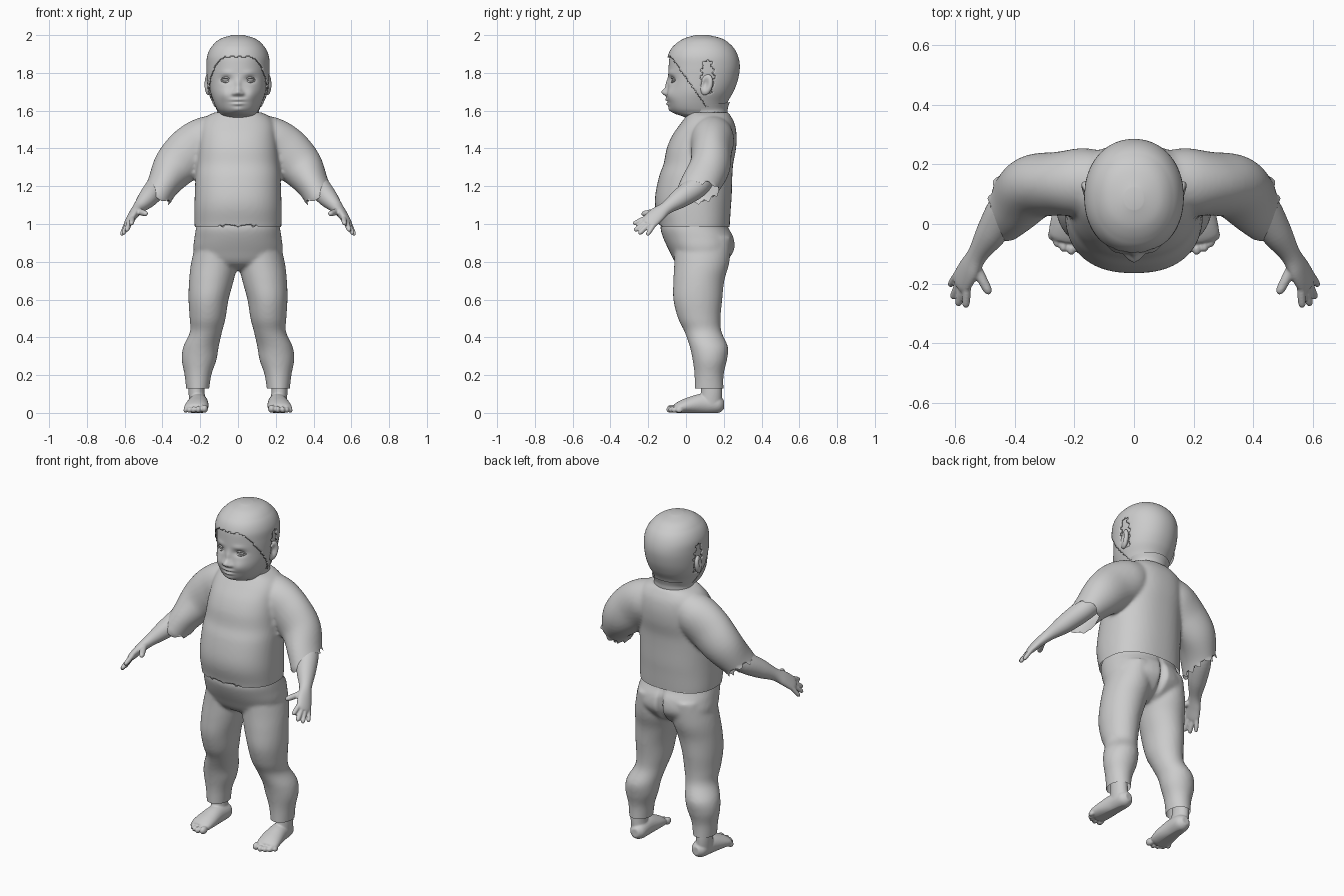
import bpy, bmesh, math
from mathutils import Vector

if "Cube" in bpy.data.objects:
    bpy.data.objects.remove(bpy.data.objects["Cube"])


def spline(st, k):
    """Catmull-Rom resampling of station tuples, k steps per span."""
    out = []
    for i in range(len(st) - 1):
        a, b, c, d = st[max(i - 1, 0)], st[i], st[i + 1], st[min(i + 2, len(st) - 1)]
        for j in range(k):
            t = j / k
            out.append([0.5 * (2 * q + (r - p) * t + (2 * p - 5 * q + 4 * r - s) * t * t
                               + (3 * q - p - 3 * r + s) * t ** 3) for p, q, r, s in zip(a, b, c, d)])
    return out + [list(st[-1])]


def loft(bm, st, n=40, k=6, hint=None, p=1.0, s=1, caps=True):
    """Skin stations (x, y, z, ra, rb); level rings, or rings across the path if hint is given."""
    pts = spline(st, k)
    rings = []
    for i, q in enumerate(pts):
        u, v = Vector((1, 0, 0)), Vector((0, 1, 0))
        if hint:
            t = (Vector(pts[min(i + 1, len(pts) - 1)][:3]) - Vector(pts[max(i - 1, 0)][:3])).normalized()
            h = Vector(hint)
            u = (h - t * h.dot(t)).normalized()
            v = t.cross(u)
        ring = []
        for j in range(n):
            a = 2 * math.pi * j / n
            ca, sa = math.cos(a), math.sin(a)
            co = Vector(q[:3]) + u * q[3] * math.copysign(abs(ca) ** p, ca) + v * q[4] * math.copysign(abs(sa) ** p, sa)
            co.x *= s
            ring.append(bm.verts.new(co))
        rings.append(ring)
    for r0, r1 in zip(rings, rings[1:]):
        for j in range(n):
            bm.faces.new((r0[j], r0[(j + 1) % n], r1[(j + 1) % n], r1[j]))
    if caps:
        bm.faces.new(rings[0])
        bm.faces.new(rings[-1])


def level(rows, dx=0.0, g=0.0):
    """Rows (z, half width, y front, y back[, x centre]) to stations, grown by g."""
    return [((r[4] if len(r) > 4 else dx), (r[2] + r[3]) / 2, r[0], r[1] + g, (r[3] - r[2]) / 2 + g) for r in rows]


def ball(bm, co, r, seg=20):
    vs = bmesh.ops.create_uvsphere(bm, u_segments=seg, v_segments=seg // 2 + 2, radius=1)["verts"]
    for v in vs:
        v.co = Vector(co) + Vector((v.co.x * r[0], v.co.y * r[1], v.co.z * r[2]))
    return vs


def finish(name, bm, mirror=False):
    bmesh.ops.recalc_face_normals(bm, faces=bm.faces[:])
    for f in bm.faces:
        f.smooth = True
    me = bpy.data.meshes.new(name)
    bm.to_mesh(me)
    bm.free()
    ob = bpy.data.objects.new(name, me)
    bpy.context.collection.objects.link(ob)
    if mirror:
        ob.modifiers.new("mirror", 'MIRROR').use_mirror_merge = False
    return ob


def fuse(bm, voxel, smooth):
    """Merge overlapping solids into one soft skin, returned as a bmesh."""
    ob = finish("fuse", bm)
    m = ob.modifiers.new("r", 'REMESH')
    m.mode, m.voxel_size = 'VOXEL', voxel
    m = ob.modifiers.new("s", 'SMOOTH')
    m.factor, m.iterations = 0.5, smooth
    me = bpy.data.meshes.new_from_object(ob.evaluated_get(bpy.context.evaluated_depsgraph_get()))
    out = bmesh.new()
    out.from_mesh(me)
    bpy.data.objects.remove(ob)
    return out


def cut(bm, co, no, test=lambda v: True):
    """Trim away what lies beyond a plane; return the rim."""
    vs = [v for v in bm.verts if test(v)]
    geom = vs + list({e for v in vs for e in v.link_edges}) + list({f for v in vs for f in v.link_faces})
    bmesh.ops.bisect_plane(bm, geom=geom, plane_co=co, plane_no=no, clear_outer=True)
    return [v for v in bm.verts if test(v) and v.is_boundary]


def bump(x, z, v, sx, sz):
    return math.exp(-((v.co.x - x) / sx) ** 2 - ((v.co.z - z) / sz) ** 2)


# shirt: torso and two wide sleeves
bm = bmesh.new()
loft(bm, level([(.95, .226, -.135, .228), (1.0, .23, -.142, .232), (1.08, .231, -.162, .237), (1.15, .229, -.163, .242),
                (1.25, .225, -.143, .245), (1.32, .218, -.118, .25), (1.4, .212, -.102, .265), (1.47, .205, -.072, .268),
                (1.53, .195, -.03, .258), (1.57, .165, 0, .238), (1.592, .12, .01, .222)]), 64, p=.85)
for s in (1, -1):
    loft(bm, [(.08, .15, 1.50, .09, .09), (.16, .14, 1.45, .125, .115), (.25, .135, 1.385, .133, .107),
              (.335, .125, 1.30, .118, .107), (.40, .07, 1.20, .085, .105), (.45, .03, 1.11, .08, .1)],
         hint=(.78, 0, .62), s=s)
bm = fuse(bm, .01, 7)
for v in cut(bm, (0, 0, .985), (0, 0, -1)):
    if v.co.y < 0 and abs(v.co.x) < .1:
        v.co.z += .015
for s in (1, -1):
    no = Vector((.62 * s, .1, -.75)).normalized()
    for v in cut(bm, (.43 * s, .04, 1.17), no, lambda v: v.co.x * s > .28):
        v.co += no * .014 * math.sin(v.co.y * 110 + v.co.z * 40)
finish("shirt", bm)

# collar
bm = bmesh.new()
loft(bm, level([(1.555, .115, 0, .218), (1.585, .114, .002, .22), (1.61, .112, .005, .222), (1.638, .124, -.005, .232)]),
     64, caps=False)
for v in bm.verts:
    v.co.z += (v.co.y - .18) * .14
finish("collar", bm)

# trousers: pelvis and two legs
bm = bmesh.new()
loft(bm, level([(1.02, .212, -.125, .215), (.98, .222, -.135, .225), (.93, .23, -.122, .252), (.86, .235, -.09, .255),
                (.79, .2, -.05, .2), (.755, .13, .02, .13)]), 64, p=.9)
for s in (1, -1):
    loft(bm, level([(.93, .1, -.06, .24, .115), (.8, .122, -.062, .23, .125), (.7, .118, -.067, .203, .141),
                    (.6, .106, -.067, .192, .156), (.5, .095, -.042, .183, .161), (.43, .085, -.008, .188, .169),
                    (.35, .094, .02, .222, .196), (.28, .092, .035, .217, .206), (.2, .071, .045, .199, .212),
                    (.1, .058, .045, .2, .214)]), s=s)
bm = fuse(bm, .01, 6)
cut(bm, (0, 0, .13), (0, 0, -1))
for v in bm.verts:
    if v.co.y > .1:
        v.co.y -= .035 * bump(0, .87, v, .016, .09)
finish("trousers", bm)

# foot with toes
bm = bmesh.new()
loft(bm, [(.22, .13, .24, .042, .055), (.22, .135, .12, .042, .055), (.213, .13, .05, .045, .06)], 32)
loft(bm, [(.203, .2, .045, .022, .025), (.205, .17, .045, .046, .046), (.21, .09, .048, .052, .054),
          (.217, .01, .038, .062, .042), (.224, -.04, .027, .062, .03), (.227, -.06, .024, .045, .02)], 32, hint=(1, .15, 0))
for x, y, r in [(.178, -.075, .022), (.21, -.082, .018), (.236, -.073, .017), (.258, -.058, .016), (.276, -.036, .015)]:
    ball(bm, (x, y, r), (r * .85, r * 1.25, r))
bm = fuse(bm, .005, 3)
for v in bm.verts:
    v.co.z = max(v.co.z, 0)
finish("foot", bm, True)

# forearm and hand with fingers
bm = bmesh.new()
spread = (.46, .69, -.55)
loft(bm, [(.36, .11, 1.27, .055, .055), (.42, .065, 1.205, .062, .06), (.475, -.025, 1.14, .054, .052),
          (.523, -.1, 1.088, .036, .033), (.552, -.15, 1.052, .045, .026), (.577, -.192, 1.014, .046, .02),
          (.585, -.208, 1.0, .035, .014)], 32, hint=spread)
fingers = [((.56, -.215, 1.03), (.564, -.278, 1.0), .0135), ((.573, -.208, 1.012), (.59, -.272, .965), .0138),
           ((.585, -.195, 1.0), (.608, -.248, .948), .013), ((.595, -.172, .992), (.617, -.206, .941), .012),
           ((.535, -.135, 1.07), (.485, -.232, 1.053), .0165)]
for a, b, r in fingers:
    a, b = Vector(a), Vector(b)
    loft(bm, [(*a.lerp(b, t), r * g, r * g) for t, g in ((-.2, 1), (.3, 1.05), (.8, .95), (.95, .75), (1.03, .3))],
         14, 3, hint=spread)
bm = fuse(bm, .005, 2)
finish("forearm_and_hand", bm, True)

# head with modelled face
head = [(1.5, .085, .03, .2), (1.56, .092, 0, .2), (1.585, .098, -.06, .2), (1.61, .113, -.085, .2),
        (1.65, .13, -.096, .212), (1.7, .146, -.097, .24), (1.76, .153, -.094, .263), (1.83, .156, -.092, .274),
        (1.89, .152, -.085, .264), (1.94, .128, -.058, .235), (1.975, .085, -.005, .185), (1.992, .02, .06, .11)]
features = [(0, 1.698, .02, .02, -.031), (0, 1.74, .014, .03, -.012), (.022, 1.69, .012, .01, -.012),
            (0, 1.658, .032, .009, -.012), (0, 1.636, .026, .008, -.012), (0, 1.647, .035, .004, .006),
            (0, 1.605, .03, .016, -.009), (.07, 1.685, .035, .035, -.013), (.064, 1.765, .028, .016, .017),
            (.06, 1.80, .03, .012, -.005)]
bm = bmesh.new()
loft(bm, level(head), 128, 8, p=.95)
for v in bm.verts:
    if v.co.y < .05:
        v.co.y += sum(d * bump(sx * x, z, v, a, b) for x, z, a, b, d in features for sx in ((1, -1) if x else (1,)))
finish("head", bm)

# eyes with upper and lower lids
bm = bmesh.new()
ball(bm, (.064, -.052, 1.763), (.022, .021, .016))
for dz in (.011, -.011):
    loft(bm, [(.036, -.068, 1.763, .003, .003), (.05, -.074, 1.763 + dz * .8, .005, .005),
              (.066, -.073, 1.763 + dz, .005, .005), (.082, -.065, 1.763 + dz * .7, .004, .004),
              (.094, -.056, 1.762, .003, .003)], 10, 4, hint=(0, 0, 1))
finish("eye", bm, True)

# ear with hollow shell
bm = bmesh.new()
for v in ball(bm, (.158, .108, 1.737), (.02, .034, .055), 32):
    if v.co.x > .16:
        v.co.x -= .02 * math.exp(-((v.co.y - .102) / .016) ** 2 - ((v.co.z - 1.742) / .028) ** 2)
    v.co.y += (v.co.z - 1.737) * .15
    v.co.x += (v.co.y - .108) * .2
finish("ear", bm, True)

# close-fitting hair cap, trimmed along the fringe, temple and ear
bm = bmesh.new()
loft(bm, level(head[:-1] + [(1.993, .02, .06, .11)], g=.011), 128, 8, p=.95)
drop = []
for f in bm.faces:
    c = f.calc_center_median()
    edge = 1.887 + .004 * math.sin(c.x * 150)
    behind = c.y > -.08 + (1.885 - c.z) * .708
    ear = ((c.y - .115) / .034) ** 2 + ((c.z - 1.775) / .09) ** 2 < 1 + .25 * math.sin(c.z * 160)
    if c.z < 1.62 or (c.z < edge and (not behind or (ear and abs(c.x) > .08))):
        drop.append(f)
bmesh.ops.delete(bm, geom=drop, context='FACES')
for v in bm.verts:
    if v.co.z > 1.95:
        v.co.z += (v.co.z - 1.95) * .16
ob = finish("hair", bm)
m = ob.modifiers.new("thickness", 'SOLIDIFY')
m.thickness, m.offset = .008, -1
